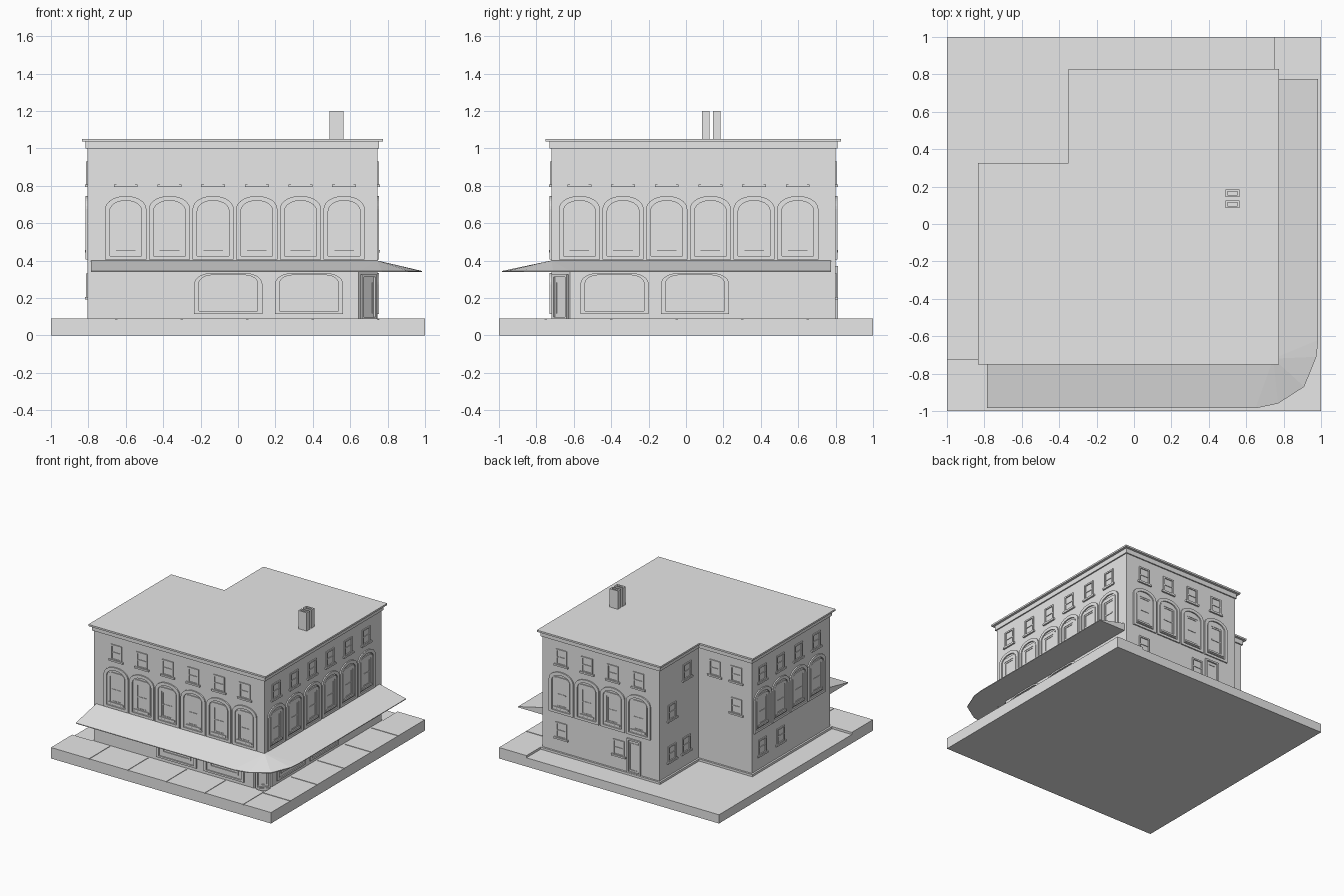
import bpy, bmesh, math
from mathutils import Matrix, Vector

cube = bpy.data.objects.get("Cube")
if cube:
    bpy.data.objects.remove(cube, do_unlink=True)

GREY = (0.8, 0.8, 0.8, 1.0)
grey = bpy.data.materials.new("plain_grey")
grey.use_nodes = True
grey.diffuse_color = GREY
grey.node_tree.nodes["Principled BSDF"].inputs["Base Color"].default_value = GREY


def finish(bm, name):
    """Turn a bmesh into a named object."""
    bmesh.ops.recalc_face_normals(bm, faces=bm.faces)
    mesh = bpy.data.meshes.new(name)
    bm.to_mesh(mesh)
    bm.free()
    mesh.materials.append(grey)
    obj = bpy.data.objects.new(name, mesh)
    bpy.context.scene.collection.objects.link(obj)
    return obj


def prism(bm, points, z0, z1):
    """Upright solid from a ground outline."""
    low = [bm.verts.new((x, y, z0)) for x, y in points]
    high = [bm.verts.new((x, y, z1)) for x, y in points]
    bm.faces.new(low)
    bm.faces.new(high)
    for i in range(len(points)):
        j = (i + 1) % len(points)
        bm.faces.new((low[i], low[j], high[j], high[i]))


def rect(x0, x1, y0, y1):
    return [(x0, y0), (x1, y0), (x1, y1), (x0, y1)]


def block(name, outline, z0, z1):
    bm = bmesh.new()
    prism(bm, outline, z0, z1)
    return finish(bm, name)


def arch(u, width, z0, z1, rx, rz, steps=7):
    """Outline with elliptical top corners."""
    half = width / 2
    pts = [(u - half, z0), (u + half, z0)]
    for side in (1, -1):
        arc = []
        for i in range(steps + 1):
            a = math.pi / 2 * i / steps
            arc.append((u + side * (half - rx + rx * math.cos(a)), z1 - rz + rz * math.sin(a)))
        pts += arc if side == 1 else arc[::-1]
    return pts


def plate(bm, wall, outline, d0, d1):
    """Solid lying on a wall, from depth d0 to d1."""
    back, front = ([bm.verts.new(wall @ Vector((u, d, z))) for u, z in outline] for d in (d0, d1))
    bm.faces.new(front)
    bm.faces.new(back)
    for i in range(len(outline)):
        j = (i + 1) % len(outline)
        bm.faces.new((back[i], back[j], front[j], front[i]))


def ring(bm, wall, outer, inner, depth):
    """Raised frame between two matching outlines."""
    loops = [[bm.verts.new(wall @ Vector((u, d, z))) for u, z in line]
             for line, d in ((outer, 0), (outer, depth), (inner, depth), (inner, 0))]
    for k in range(4):
        a, b = loops[k], loops[(k + 1) % 4]
        for i in range(len(outer)):
            j = (i + 1) % len(outer)
            bm.faces.new((a[i], a[j], b[j], b[i]))


def frame(bm, wall, u, width, z0, z1, border, depth):
    h = width / 2
    ring(bm, wall, rect(u - h, u + h, z0, z1),
         rect(u - h + border, u + h - border, z0 + border, z1 - border), depth)


def bar(bm, wall, u, width, z0, z1, depth):
    plate(bm, wall, rect(u - width / 2, u + width / 2, z0, z1), 0, depth)


def small_window(bm, wall, u, z):
    frame(bm, wall, u, 0.10, z, z + 0.13, 0.012, 0.008)
    bar(bm, wall, u, 0.08, z + 0.06, z + 0.068, 0.005)
    bar(bm, wall, u, 0.128, z - 0.008, z + 0.006, 0.013)


def arched_window(bm, wall, u):
    ring(bm, wall, arch(u, 0.22, 0.405, 0.745, 0.105, 0.07),
         arch(u, 0.17, 0.425, 0.72, 0.08, 0.055), 0.010)
    ring(bm, wall, arch(u, 0.155, 0.435, 0.70, 0.04, 0.03),
         arch(u, 0.105, 0.455, 0.67, 0.005, 0.005), 0.007)
    frame(bm, wall, u, 0.105, 0.455, 0.67, 0.012, 0.004)
    bar(bm, wall, u, 0.08, 0.555, 0.563, 0.004)
    bar(bm, wall, u, 0.135, 0.442, 0.457, 0.013)


def shop_window(bm, wall, u):
    ring(bm, wall, arch(u, 0.365, 0.115, 0.333, 0.09, 0.06),
         arch(u, 0.315, 0.13, 0.322, 0.07, 0.045), 0.010)
    ring(bm, wall, arch(u, 0.26, 0.16, 0.315, 0.03, 0.02),
         arch(u, 0.23, 0.175, 0.302, 0.01, 0.01), 0.007)


def door(bm, wall, u, width, top):
    frame(bm, wall, u, width, 0.085, top, 0.014, 0.012)
    frame(bm, wall, u, width - 0.045, 0.11, top - 0.035, 0.006, 0.004)


# Ground: yard slab, raised pavement and paving stones
block("yard_slab", rect(-1, 1, -1, 1), 0, 0.072)
block("pavement", [(-1, -1), (1, -1), (1, 1), (0.75, 1), (0.75, -0.725), (-1, -0.725)], 0.06, 0.086)
bm = bmesh.new()
PITCH, GAP = 0.35, 0.004
for i in range(5):
    a = -1 + i * PITCH
    prism(bm, rect(a + GAP * (i > 0), a + PITCH - GAP, -1, -0.725), 0.08, 0.09)
    prism(bm, rect(0.75, 1, -a - PITCH + GAP, -a - GAP * (i > 0)), 0.08, 0.09)
prism(bm, rect(0.75 + GAP, 1, -1, -0.75 - GAP), 0.08, 0.09)
finish(bm, "paving_stones")


def footprint(grow):
    """L-shaped plan, pushed outwards by the given amount."""
    x0, x1, xn = -0.805 - grow, 0.745 + grow, -0.32 - grow
    y0, y1, yn = -0.72 - grow, 0.80 + grow, 0.295 + grow
    return [(x0, y0), (x1, y0), (x1, y1), (xn, y1), (xn, yn), (x0, yn)]


def cut_corner(plan, size):
    (x, y) = plan[1]
    return [plan[0], (x - size, y), (x, y + size)] + plan[2:]


# Building body
block("foundation", cut_corner(footprint(0.015), 0.105), 0.06, 0.09)
block("ground_floor", cut_corner(footprint(0), 0.10), 0.07, 0.345)
block("upper_floors", footprint(0), 0.34, 1.036)
block("cornice", footprint(0.01), 0.998, 1.036)
block("roof", footprint(0.03), 1.036, 1.05)

# Chimneys with hollow tops
flat = Matrix(((1, 0, 0, 0), (0, 0, 1, 0), (0, 1, 0, 1.05)) + ((0, 0, 0, 1),))
bm = bmesh.new()
for y in (0.105, 0.165):
    ring(bm, flat, rect(0.49, 0.565, y - 0.02, y + 0.02),
         rect(0.501, 0.554, y - 0.009, y + 0.009), 0.15)
finish(bm, "chimneys")

# Awning wrapping the corner: flat underside, sloping top
outer = [(-0.785, -0.985), (0.65, -0.985), (0.77, -0.96), (0.91, -0.87),
         (0.975, -0.71), (0.985, -0.62), (0.985, 0.775)]
inner = [(-0.785, -0.72), (0.745, -0.72), (0.745, 0.775)]
bm = bmesh.new()
low, rim = ([bm.verts.new((x, y, z)) for x, y in outer] for z in (0.338, 0.344))
foot, head = ([bm.verts.new((x, y, z)) for x, y in inner] for z in (0.338, 0.40))
bm.faces.new(low + foot[::-1])
for i in range(len(outer) - 1):
    bm.faces.new((low[i], low[i + 1], rim[i + 1], rim[i]))
    if 0 < i < len(outer) - 2:
        bm.faces.new((rim[i], rim[i + 1], head[1]))
bm.faces.new((rim[0], rim[1], head[1], head[0]))
bm.faces.new((rim[-2], rim[-1], head[2], head[1]))
for e in (0, -1):
    bm.faces.new((low[e], rim[e], head[e], foot[e]))
for i in range(2):
    bm.faces.new((foot[i], foot[i + 1], head[i + 1], head[i]))
finish(bm, "awning")


def row(start, count):
    return [start + 0.2335 * i for i in range(count)]


# Walls: name, point on wall, outward normal, arched row, extra small windows, shop windows, doors
TOP, MID, LOW = 0.80, 0.54, 0.20
R = math.sqrt(0.5)
walls = [
    ("front", (0, -0.72), (0, -1), row(-0.60, 6), [], [-0.052, 0.38], []),
    ("left", (0.745, 0), (1, 0), row(-0.57, 6), [], [-0.382, 0.048], []),
    ("back", (0, 0.80), (0, 1), row(-0.13, 4), [(0.57, LOW), (0.05, LOW)], [], [(-0.09, 0.125, 0.37)]),
    ("right", (-0.805, 0), (-1, 0), row(-0.54, 4), [(0.16, LOW), (-0.075, LOW)], [], []),
    ("notch_side", (-0.32, 0), (-1, 0), [],
     [(0.445, TOP), (0.64, MID), (0.64, LOW), (0.455, LOW)], [], []),
    ("notch_back", (0, 0.295), (0, 1), [], [(-0.47, TOP), (-0.665, TOP), (-0.665, MID)], [], []),
    ("corner", (0.695, -0.67), (R, -R), [], [], [], [(0, 0.115, 0.325)]),
]
for name, (ox, oy), (nx, ny), arches, smalls, shops, doors in walls:
    wall = Matrix(((abs(ny), nx, 0, ox), (abs(nx), ny, 0, oy), (0, 0, 1, 0), (0, 0, 0, 1)))
    groups = {
        "arched_windows": (arched_window, [(u,) for u in arches]),
        "small_windows": (small_window, [(u, TOP) for u in arches] + smalls),
        "shop_windows": (shop_window, [(u,) for u in shops]),
        "door": (door, doors),
    }
    for part, (build, places) in groups.items():
        if places:
            bm = bmesh.new()
            for place in places:
                build(bm, wall, *place)
            finish(bm, name + "_" + part)
